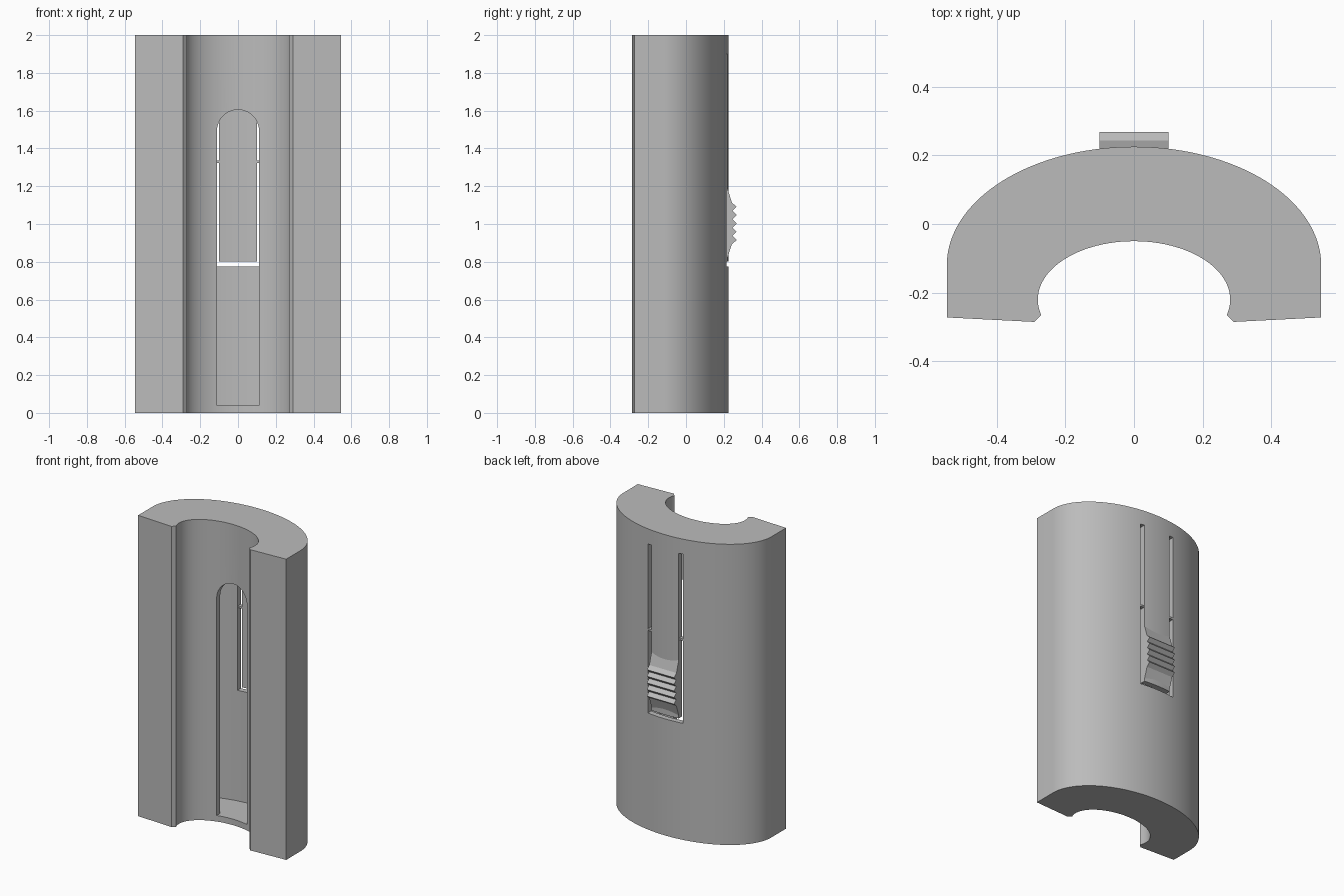
import bpy, bmesh, math

if "Cube" in bpy.data.objects:
    bpy.data.objects.remove(bpy.data.objects["Cube"])

grey = bpy.data.materials.new("plastic_grey")
grey.diffuse_color = (0.5, 0.5, 0.5, 1)
grey.use_nodes = True
grey.node_tree.nodes["Principled BSDF"].inputs["Base Color"].default_value = grey.diffuse_color


def prism(name, pts, axis, lo, hi):
    """Extrude a closed 2D profile along an axis."""
    place = {"z": lambda a, b, t: (a, b, t),
             "y": lambda a, b, t: (a, t, b),
             "x": lambda a, b, t: (t, a, b)}[axis]
    bm = bmesh.new()
    face = bm.faces.new([bm.verts.new(place(a, b, lo)) for a, b in pts])
    new = bmesh.ops.extrude_face_region(bm, geom=[face])["geom"]
    moved = [v for v in new if isinstance(v, bmesh.types.BMVert)]
    bmesh.ops.translate(bm, verts=moved, vec=place(0, 0, hi - lo))
    bmesh.ops.recalc_face_normals(bm, faces=bm.faces)
    me = bpy.data.meshes.new(name)
    bm.to_mesh(me)
    bm.free()
    ob = bpy.data.objects.new(name, me)
    bpy.context.collection.objects.link(ob)
    me.materials.append(grey)
    return ob


def arc(cx, cy, rx, ry, a0, a1, n):
    return [(cx + rx * math.cos(math.radians(a0 + (a1 - a0) * i / n)),
             cy + ry * math.sin(math.radians(a0 + (a1 - a0) * i / n)))
            for i in range(n + 1)]


def cut(ob, cutter):
    m = ob.modifiers.new("cut", "BOOLEAN")
    m.operation, m.solver, m.object = "DIFFERENCE", "EXACT", cutter
    bpy.context.view_layer.objects.active = ob
    bpy.ops.object.modifier_apply(modifier=m.name)
    bpy.data.objects.remove(cutter)


# Half-round hollow shell
W = 0.036
outer = (arc(0, -0.12, 0.545, 0.345, 0, 180, 72)
         + [(-0.545, -0.272), (-0.29, -0.285)]
         + arc(0, -0.22, 0.28, 0.17, 195.5, -15.5, 56)
         + [(0.29, -0.285), (0.545, -0.272)])
body = prism("shell_body", outer, "z", 0, 2)

inner = (arc(0, -0.12, 0.545 - W, 0.345 - W, 0, 180, 72)
         + [(-0.545 + W, -0.238)]
         + arc(0, -0.22, 0.28 + W, 0.17 + W, 187, -7, 56)
         + [(0.545 - W, -0.238)])
cut(body, prism("cavity", inner, "z", 0.04, 1.96))

# Round-topped opening on the inside of the channel
mouth = [(-0.112, 0.04), (0.112, 0.04)] + arc(0, 1.49, 0.112, 0.115, 0, 180, 24)
cut(body, prism("mouth_cutter", mouth, "y", -0.35, 0.03))

# U-shaped slot that frees the spring tongue
IN, OUT, LOW, TOP = 0.1, 0.13, 0.775, 1.9
slot = [(-OUT, TOP), (-OUT, LOW), (OUT, LOW), (OUT, TOP),
        (IN, TOP), (IN, 0.802), (-IN, 0.802), (-IN, TOP)]
cut(body, prism("slot_cutter", slot, "y", 0.1, 0.3))

bpy.ops.object.select_all(action="DESELECT")
body.select_set(True)
bpy.context.view_layer.objects.active = body
bpy.ops.object.shade_smooth_by_angle(angle=math.radians(25))

# Thin bridges between tongue and shell
for side, s in (("left", -1), ("right", 1)):
    x0, x1 = sorted((s * 0.098, s * 0.132))
    prism("bridge_" + side, [(x0, 1.323), (x1, 1.323), (x1, 1.335), (x0, 1.335)],
          "y", 0.185, 0.214)

# Ridged thumb grip on the tongue
grip = [(0.2, 0.802), (0.213, 0.802), (0.243, 0.893)]
for i in range(5):
    z = 0.915 + i * 0.044
    grip += [(0.268, z), (0.246, z + 0.022)]
grip[-1] = (0.243, 1.113)
grip += [(0.216, 1.2), (0.2, 1.2)]
prism("thumb_grip", grip, "x", -0.1, 0.1)
